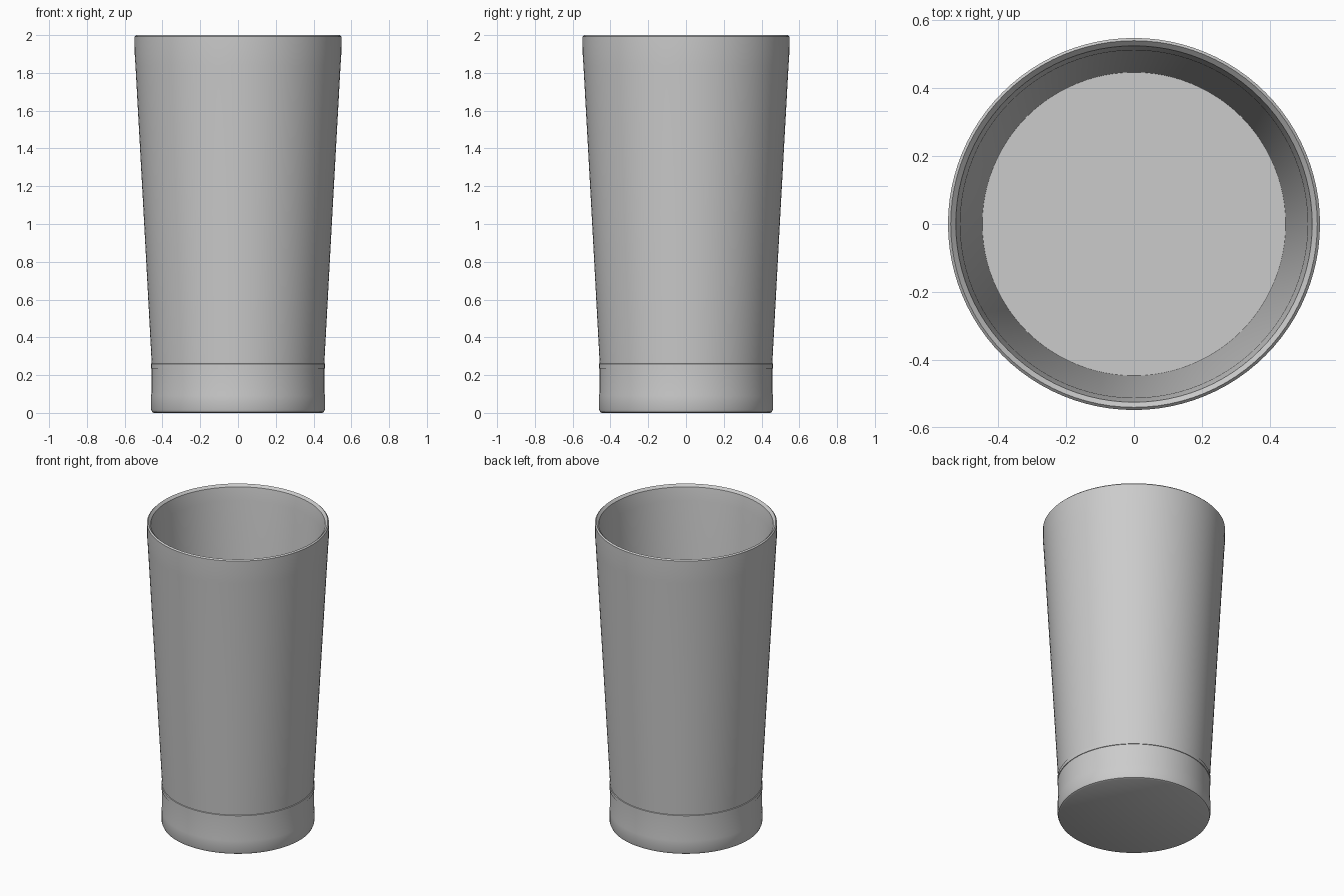
import bpy, bmesh, math

if "Cube" in bpy.data.objects:
    bpy.data.objects.remove(bpy.data.objects["Cube"])

steel = bpy.data.materials.new("brushed grey")
steel.diffuse_color = (0.6, 0.6, 0.6, 1)
steel.use_nodes = True
steel.node_tree.nodes["Principled BSDF"].inputs["Base Color"].default_value = steel.diffuse_color


def lathe(name, profile, segments=96):
    """Revolve an (radius, height) profile around z."""
    bm = bmesh.new()
    verts = [bm.verts.new((r, 0, z)) for r, z in profile]
    edges = [bm.edges.new(p) for p in zip(verts, verts[1:])]
    bmesh.ops.spin(bm, geom=verts + edges, cent=(0, 0, 0), axis=(0, 0, 1),
                   angle=2 * math.pi, steps=segments, use_duplicate=False)
    bmesh.ops.remove_doubles(bm, verts=bm.verts, dist=1e-5)
    bmesh.ops.recalc_face_normals(bm, faces=bm.faces)
    mesh = bpy.data.meshes.new(name)
    bm.to_mesh(mesh)
    bm.free()
    obj = bpy.data.objects.new(name, mesh)
    bpy.context.collection.objects.link(obj)
    mesh.materials.append(steel)
    bpy.context.view_layer.objects.active = obj
    obj.select_set(True)
    bpy.ops.object.shade_smooth_by_angle(angle=math.radians(30))
    obj.select_set(False)
    return obj


# Tumbler: rounded foot, straight base, shallow groove, flared wall,
# upright lip, bevelled rim, tapered inside and flat floor
lathe("tumbler", [
    (0, 0), (0.445, 0), (0.455, 0.005), (0.46, 0.018), (0.46, 0.09),
    (0.458, 0.11), (0.458, 0.235), (0.461, 0.236), (0.461, 0.26), (0.457, 0.262),
    (0.5, 1.06), (0.543, 1.84), (0.547, 1.9), (0.548, 1.992), (0.54, 2.0),
    (0.525, 1.985), (0.512, 1.9), (0.447, 0.26), (0, 0.26),
])
